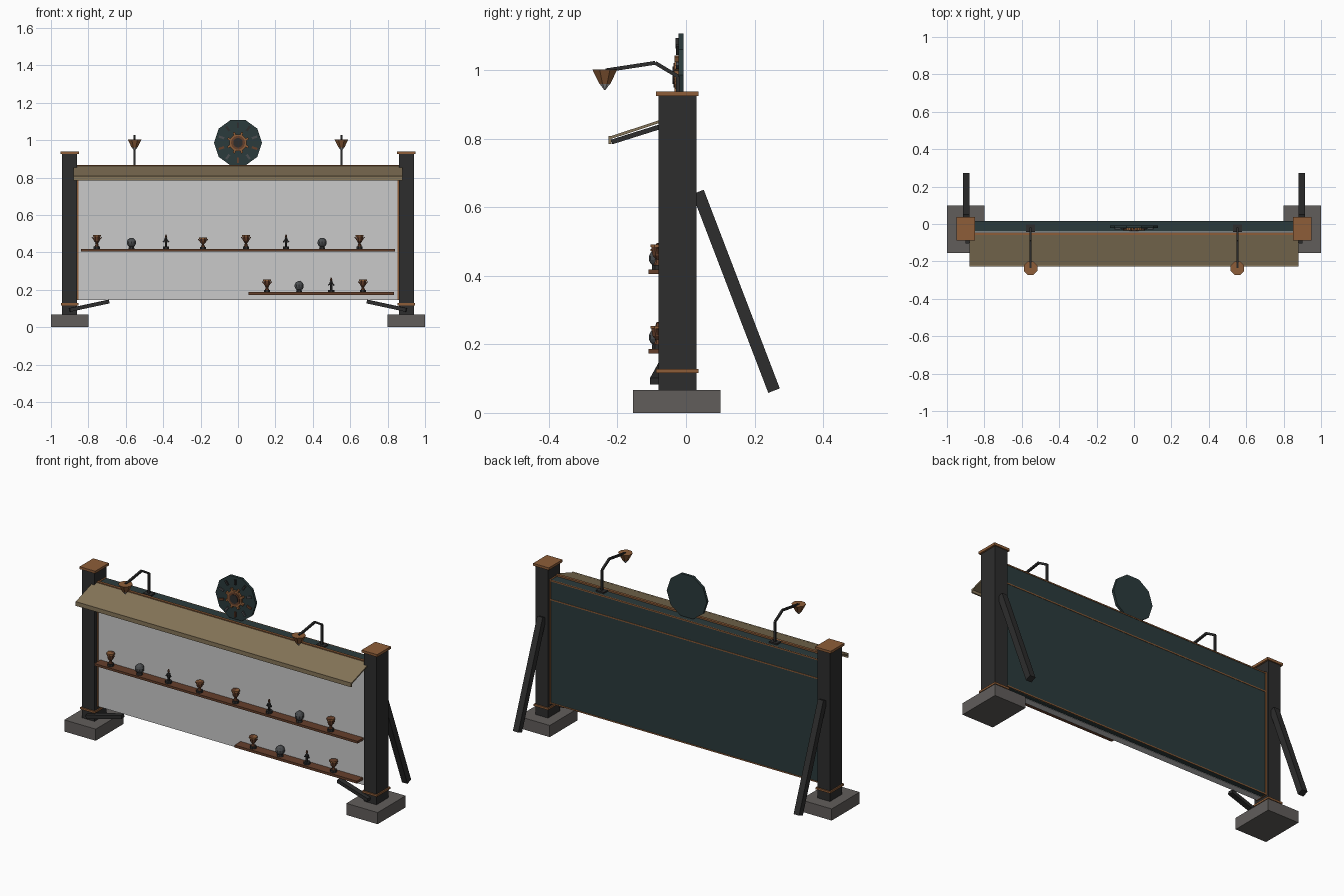
import bpy, bmesh, math
from mathutils import Vector, Matrix

cube = bpy.data.objects.get("Cube")
if cube:
    bpy.data.objects.remove(cube, do_unlink=True)


def material(name, r, g, b):
    m = bpy.data.materials.new(name)
    m.use_nodes = True
    m.diffuse_color = (r, g, b, 1)
    m.node_tree.nodes["Principled BSDF"].inputs["Base Color"].default_value = (r, g, b, 1)
    return m


DARK = material("dark_iron", .026, .026, .026)
COPPER = material("copper", .27, .11, .04)
BROWN = material("brown_wood", .13, .05, .024)
TEAL = material("deep_teal", .024, .043, .045)
WHITE = material("pale_panel", .59, .59, .59)
TAN = material("tan_canopy", .24, .18, .10)
STONE = material("grey_stone", .12, .11, .105)
STEEL = material("steel", .07, .075, .08)
BULB = material("lamp_glass", .45, .45, .45)


def finish(name, bm, mat):
    bmesh.ops.recalc_face_normals(bm, faces=bm.faces)
    me = bpy.data.meshes.new(name)
    bm.to_mesh(me)
    bm.free()
    me.materials.append(mat)
    ob = bpy.data.objects.new(name, me)
    bpy.context.collection.objects.link(ob)
    return ob


def box(name, x, y, z, mat):
    """Box from (min, max) pairs."""
    bm = bmesh.new()
    bmesh.ops.create_cube(bm, size=1)
    for v in bm.verts:
        v.co = Vector([(a + b) / 2 + c * (b - a) for c, (a, b) in zip(v.co, (x, y, z))])
    return finish(name, bm, mat)


def bar(name, p, q, width, depth, mat):
    """Rectangular bar between two points."""
    p, q = Vector(p), Vector(q)
    d = (q - p).normalized()
    side = d.cross(Vector((0, 0, 1)))
    side = side.normalized() if side.length > .001 else Vector((1, 0, 0))
    up = side.cross(d)
    rot = Matrix((side, up, d)).transposed().to_4x4()
    bm = bmesh.new()
    bmesh.ops.create_cube(bm, size=1)
    bm.transform(Matrix.Translation((p + q) / 2) @ rot
                 @ Matrix.Diagonal((width, depth, (q - p).length, 1)))
    return finish(name, bm, mat)


def lathe(name, profile, sides, place, mat, turn=0.5):
    """Closed stack of rings from (radius, height) pairs."""
    bm = bmesh.new()
    rings = []
    for r, h in profile:
        rings.append([bm.verts.new((r * math.cos(math.tau * (i + turn) / sides),
                                    r * math.sin(math.tau * (i + turn) / sides), h))
                      for i in range(sides)])
    for a, b in zip(rings, rings[1:]):
        for i in range(sides):
            j = (i + 1) % sides
            bm.faces.new((a[i], a[j], b[j], b[i]))
    bm.faces.new(rings[0])
    bm.faces.new(rings[-1])
    bm.transform(place)
    return finish(name, bm, mat)


at = lambda x, y, z: Matrix.Translation((x, y, z))

# Posts, footings and braces on both sides
for s, side in ((1, "left"), (-1, "right")):
    def span(a, b):
        return sorted((s * a, s * b))
    box(side + "_footing", span(.8, 1), (-.155, .1), (0, .067), STONE)
    box(side + "_post", span(.86, .94), (-.08, .03), (.067, .926), DARK)
    box(side + "_post_cap", span(.85, .95), (-.088, .037), (.925, .939), COPPER)
    box(side + "_post_collar", span(.853, .947), (-.087, .037), (.117, .128), COPPER)
    bar(side + "_rear_brace", (s * .896, .035, .645), (s * .896, .257, .065), .035, .036, DARK)
    bar(side + "_foot_brace", (s * .9, -.09, .092), (s * .69, -.065, .137), .03, .02, DARK)
    box(side + "_edge_trim", span(.852, .86), (-.059, .018), (.145, .862), COPPER)

# Board with pale front and trims
box("back_board", (-.855, .855), (-.04, .015), (.147, .86), TEAL)
box("front_panel", (-.852, .852), (-.055, -.015), (.145, .855), WHITE)
box("top_trim", (-.86, .86), (-.06, -.045), (.853, .866), COPPER)
for name, z in (("rear_top_trim", .853), ("rear_middle_trim", .744), ("rear_bottom_trim", .147)):
    box(name, (-.855, .855), (.01, .017), (z, z + .007), COPPER)

# Sloping canopy with front lip and supports
bar("canopy", (0, -.055, .858), (0, -.222, .803), 1.76, .008, TAN)
box("canopy_lip", (-.88, .88), (-.226, -.218), (.785, .809), TAN)
for x in (-.8, 0, .8):
    bar("canopy_support", (x, -.055, .842), (x, -.217, .791), .02, .014, DARK)

# Shelves
box("upper_shelf", (-.84, .84), (-.11, -.05), (.405, .418), BROWN)
box("lower_shelf", (.055, .835), (-.11, -.05), (.173, .187), BROWN)


# Display pieces
def cup(x, y, z, k):
    lathe("cup_base", [(.018, 0), (.018, .014 * k)], 8, at(x, y, z), DARK)
    lathe("cup_bowl", [(.012, .014 * k), (.006, .03 * k), (.016, .042 * k), (.021, .074 * k)],
          8, at(x, y, z), BROWN)
    lathe("cup_rim", [(.023, .066 * k), (.023, .074 * k)], 8, at(x, y, z), COPPER)
    for s in (-1, 1):
        bar("cup_handle", (x + s * .012, y, z + .045 * k), (x + s * .026, y, z + .064 * k),
            .005, .005, BROWN)


def orb(x, y, z, k):
    lathe("orb_base", [(.018, 0), (.014, .012)], 8, at(x, y, z), DARK)
    bm = bmesh.new()
    bmesh.ops.create_uvsphere(bm, u_segments=10, v_segments=7, radius=.026)
    bm.transform(at(x, y, z + .034))
    finish("orb", bm, STEEL)


def figure(x, y, z, k):
    lathe("figure_base", [(.018, 0), (.018, .012)], 8, at(x, y, z), DARK)
    lathe("figure_body", [(.007, .012), (.007, .03), (.011, .05), (.004, .06)],
          6, at(x, y, z), DARK)
    lathe("figure_head", [(.003, .058), (.007, .066), (.003, .078)], 6, at(x, y, z), BROWN)
    for s in (-1, 1):
        bar("figure_arm", (x, y, z + .055), (x + s * .016, y, z + .036), .006, .006, DARK)


upper = (-.755, -.57, -.385, -.187, .043, .257, .45, .65)
kinds = (cup, orb, figure, cup, cup, figure, orb, cup)
for i, (x, make) in enumerate(zip(upper, kinds)):
    make(x, -.083, .418, .82 if i == 3 else 1)
for x, make in zip((.155, .327, .498, .668), (cup, orb, figure, cup)):
    make(x, -.083, .187, .9)

# Emblem disc with cog and radial marks, facing front
HUB = .986
facing = lambda y: at(0, y, HUB) @ Matrix.Rotation(math.pi / 2, 4, 'X')
lathe("emblem_disc", [(.128, 0), (.128, .015)], 10, facing(-.007), TEAL, 0)
lathe("cog", [(.046, 0), (.046, .012)], 16, facing(-.022), COPPER)
lathe("cog_ring", [(.037, 0), (.037, .014)], 16, facing(-.022), BROWN)
lathe("cog_hub", [(.026, 0), (.026, .017)], 12, facing(-.022), DARK)
for i in range(8):
    a = math.tau * (i + .5) / 8
    d = Vector((math.cos(a), 0, math.sin(a)))
    c = Vector((0, -.028, HUB))
    bar("cog_tooth", c + d * .04, c + d * .06, .012, .012, COPPER)
for i in range(10):
    a = math.tau * i / 10 + math.pi / 10
    d = Vector((math.cos(a), 0, math.sin(a)))
    c = Vector((0, -.024, HUB))
    bar("emblem_mark", c + d * .078, c + d * .108, .009, .012,
        DARK if d.z > .7 else (STEEL, BROWN)[i % 2])

# Lamps on bent arms
for x in (-.553, .553):
    box("lamp_foot", (x - .025, x + .025), (-.042, -.004), (.858, .868), DARK)
    path = [(-.023, .862), (-.023, .982), (-.09, 1.022), (-.235, 1.0)]
    for (y0, z0), (y1, z1) in zip(path, path[1:]):
        bar("lamp_arm", (x, y0, z0), (x, y1, z1), .011, .011, DARK)
    lathe("lamp_shade", [(.017, .96), (.039, 1.002)], 8, at(x, -.237, 0), COPPER)
    lathe("lamp_bulb", [(.002, .943), (.016, .96)], 8, at(x, -.237, 0), BULB)
